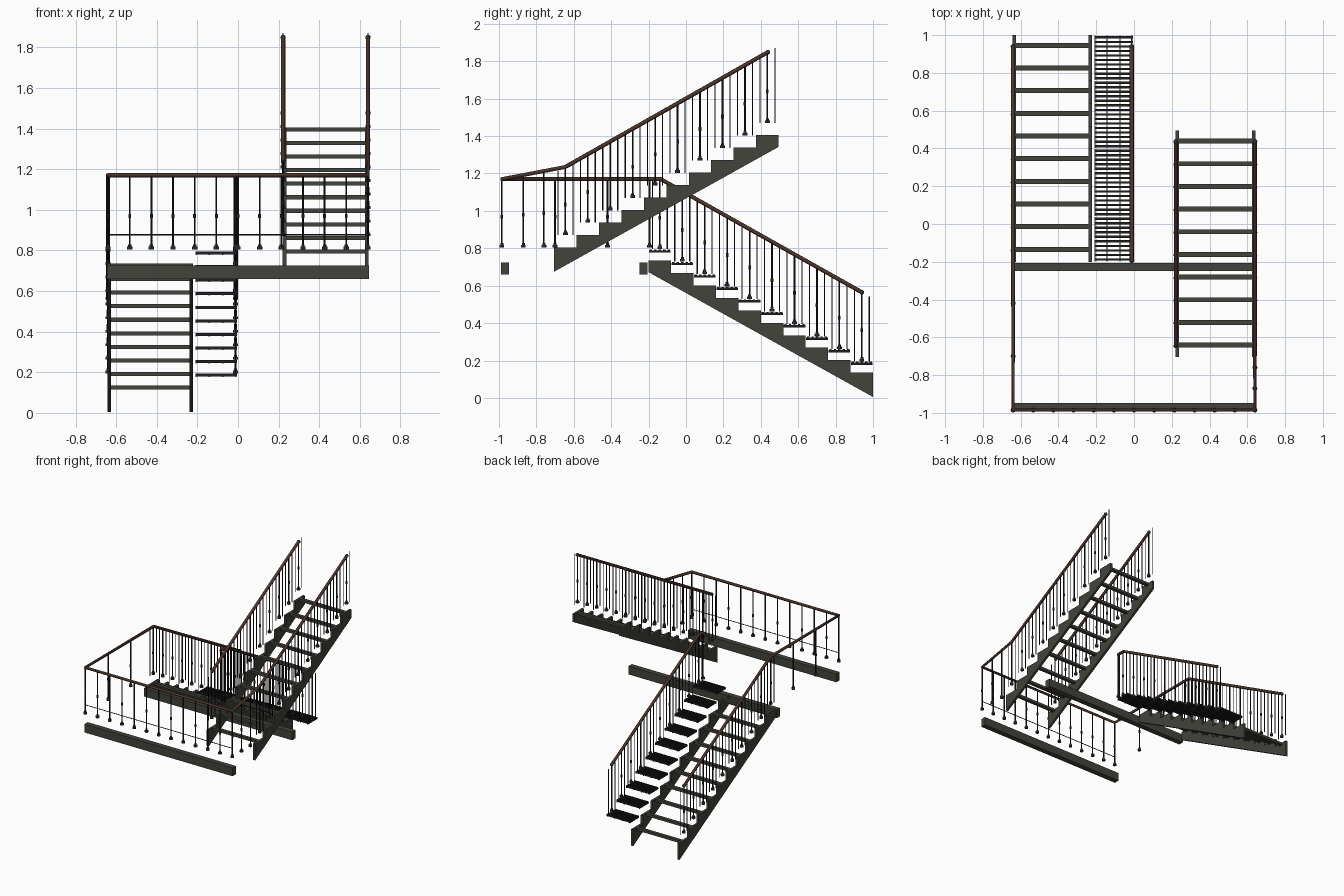
import bpy
import bmesh
from mathutils import Matrix, Vector

cube = bpy.data.objects.get("Cube")
if cube:
    bpy.data.objects.remove(cube)


def material(name, rgb):
    m = bpy.data.materials.new(name)
    m.use_nodes = True
    m.diffuse_color = (*rgb, 1)
    m.node_tree.nodes["Principled BSDF"].inputs["Base Color"].default_value = (*rgb, 1)
    return m


IRON = material("grey_iron", (0.056, 0.056, 0.045))
WOOD = material("brown_wood", (0.07, 0.034, 0.024))
STEEL = material("black_steel", (0.014, 0.014, 0.015))
FOOT = material("dark_steel", (0.034, 0.035, 0.038))

RUN, RISE, STEPS = 0.12, 0.0667, 10
FRONT, SIDE, LANDING_RAIL, LANDING_FOOT = -0.985, 0.64, 1.17, 0.805


def finish(bm, name, mat, smooth=False):
    bmesh.ops.recalc_face_normals(bm, faces=bm.faces)
    me = bpy.data.meshes.new(name)
    bm.to_mesh(me)
    bm.free()
    ob = bpy.data.objects.new(name, me)
    bpy.context.collection.objects.link(ob)
    me.materials.append(mat)
    if smooth:
        bpy.ops.object.select_all(action='DESELECT')
        ob.select_set(True)
        bpy.context.view_layer.objects.active = ob
        bpy.ops.object.shade_smooth_by_angle()
    return ob


def box(bm, x0, x1, y0, y1, z0, z1):
    size = Matrix.Diagonal((x1 - x0, y1 - y0, z1 - z0, 1))
    mid = Matrix.Translation(((x0 + x1) / 2, (y0 + y1) / 2, (z0 + z1) / 2))
    bmesh.ops.create_cube(bm, size=1, matrix=mid @ size)


def rod(bm, a, b, r, sides=8):
    a, b = Vector(a), Vector(b)
    turn = (b - a).to_track_quat('Z', 'Y').to_matrix().to_4x4()
    bmesh.ops.create_cone(bm, cap_ends=True, segments=sides, radius1=r, radius2=r,
                          depth=(b - a).length, matrix=Matrix.Translation((a + b) / 2) @ turn)


def handrail(name, points, r=0.011):
    cu = bpy.data.curves.new(name, 'CURVE')
    cu.dimensions = '3D'
    cu.bevel_depth = r
    cu.bevel_resolution = 2
    cu.use_fill_caps = True
    sp = cu.splines.new('POLY')
    sp.points.add(len(points) - 1)
    for p, co in zip(sp.points, points):
        p.co = (*co, 1)
    cu.materials.append(WOOD)
    bpy.context.collection.objects.link(bpy.data.objects.new(name, cu))


# Sawtooth stringer: rises from y0 in the given direction
def stringer(name, x, y0, z0, direction):
    pts = [(y0, z0)]
    for k in range(STEPS):
        top = z0 + 0.13 + RISE * k
        pts += [(y0 + direction * RUN * k, top), (y0 + direction * RUN * (k + 1), top)]
    pts.append((y0 + direction * RUN * STEPS, z0 + RISE * STEPS))
    bm = bmesh.new()
    face = bm.faces.new([bm.verts.new((x - 0.009, y, z)) for y, z in pts])
    ext = bmesh.ops.extrude_face_region(bm, geom=[face])
    verts = [v for v in ext["geom"] if isinstance(v, bmesh.types.BMVert)]
    bmesh.ops.translate(bm, verts=verts, vec=(0.018, 0, 0))
    finish(bm, name, IRON)


def crossbars(name, x0, x1, y0, z0, direction):
    bm = bmesh.new()
    for k in range(STEPS):
        y = y0 + direction * (RUN * k + 0.054)
        top = z0 + 0.13 + RISE * k
        box(bm, x0, x1, y - 0.013, y + 0.013, top - 0.02, top)
    finish(bm, name, IRON)


# Balusters: main ones get a foot and a collar, thin ones stand plain
def balusters(name, mains, thins):
    rods, feet = bmesh.new(), bmesh.new()
    for x, y, z, top in mains:
        rod(rods, (x, y, z), (x, y, top), 0.0045)
        rod(feet, (x, y, z), (x, y, z + 0.014), 0.013, 12)
        rod(feet, (x, y, z + 0.014), (x, y, z + 0.024), 0.008, 12)
        mid = z + (top - z) * 0.45
        rod(feet, (x, y, mid - 0.01), (x, y, mid + 0.01), 0.007)
    for x, y, z, top in thins:
        rod(rods, (x, y, z), (x, y, top), 0.003, 6)
    finish(rods, name, STEEL, True)
    finish(feet, name + "_feet", FOOT, True)


def flight_balusters(name, x, y0, z0, direction, rail_height):
    mains, thins = [], []
    for k in range(STEPS):
        y, z = y0 + direction * RUN * k, z0 + RISE * k
        for off in (-0.04, 0, 0.04):
            top = rail_height(y + off)
            (thins if off else mains).append((x, y + off, z, top))
    balusters(name, mains, thins)


def lower_rail(y):
    return min(LANDING_RAIL, 0.565 + (0.94 - y) * 0.563)


def upper_rail(y):
    return 1.235 + (y + 0.645) * 0.567


# Landing beams
for name, y in (("front_beam", -0.968), ("back_beam", -0.227)):
    bm = bmesh.new()
    box(bm, -0.645, 0.645, y - 0.021, y + 0.021, 0.66, 0.725)
    finish(bm, name, IRON)

# Lower and upper flights
for side, x in (("outer", -0.634), ("inner", -0.231)):
    stringer("lower_stringer_" + side, x, 1.0, 0.005, -1)
for side, x in (("inner", 0.229), ("outer", 0.634)):
    stringer("upper_stringer_" + side, x, -0.705, 0.675, 1)
crossbars("lower_crossbars", -0.63, -0.235, 1.0, 0.005, -1)
crossbars("upper_crossbars", 0.235, 0.63, -0.695, 0.675, 1)

# Grated treads beside the lower flight
bm = bmesh.new()
for k in range(STEPS):
    back, z = 1.0 - RUN * k, 0.177 + RISE * k
    for x in (-0.207, -0.142, -0.075, -0.012):
        box(bm, x - 0.003, x + 0.003, back - RUN + 0.002, back - 0.002, z, z + 0.012)
    for i in range(5):
        y = back - 0.012 - 0.024 * i
        box(bm, -0.21, -0.006, y - 0.006, y + 0.006, z + 0.002, z + 0.017)
finish(bm, "grated_treads", STEEL)

# Handrails
low_end = (0.94, lower_rail(0.94))
high_end = (0.437, upper_rail(0.437))
handrail("landing_handrail", [
    (-SIDE, *low_end), (-SIDE, -0.135, LANDING_RAIL), (-SIDE, FRONT, LANDING_RAIL),
    (SIDE, FRONT, LANDING_RAIL), (SIDE, -0.645, 1.235), (SIDE, *high_end)])
handrail("lower_inner_handrail", [
    (-0.012, *low_end), (-0.012, -0.135, LANDING_RAIL), (-0.012, -0.2, LANDING_RAIL)])
handrail("upper_inner_handrail", [(0.222, -0.645, 1.235), (0.222, *high_end)])

# Steel caps on the free handrail ends
bm = bmesh.new()
for x, (y, z) in ((-SIDE, low_end), (-0.012, low_end), (0.222, high_end), (SIDE, high_end)):
    bmesh.ops.create_uvsphere(bm, u_segments=12, v_segments=8, radius=0.013,
                              matrix=Matrix.Translation((x, y, z)))
finish(bm, "handrail_caps", FOOT, True)

# Flight balusters
for side, x in (("outer", -SIDE), ("inner", -0.012)):
    flight_balusters("lower_balusters_" + side, x, 0.94, 0.195, -1, lower_rail)
for side, x in (("inner", 0.222), ("outer", SIDE)):
    flight_balusters("upper_balusters_" + side, x, -0.645, 0.87, 1, upper_rail)

# Landing balusters and low front bar
posts = [(-SIDE + 2 * SIDE * i / 12, FRONT, LANDING_FOOT, LANDING_RAIL) for i in range(13)]
posts += [(-SIDE, y, LANDING_FOOT, LANDING_RAIL) for y in (-0.70, -0.42)]
posts += [(SIDE, y, LANDING_FOOT, LANDING_RAIL + (y - FRONT) * 0.19) for y in (-0.87, -0.76)]
posts.append((-0.012, -0.195, LANDING_FOOT, LANDING_RAIL))
balusters("landing_balusters", posts, [])
bm = bmesh.new()
rod(bm, (-SIDE, FRONT, 0.877), (SIDE, FRONT, 0.877), 0.003, 6)
finish(bm, "front_low_bar", STEEL, True)
